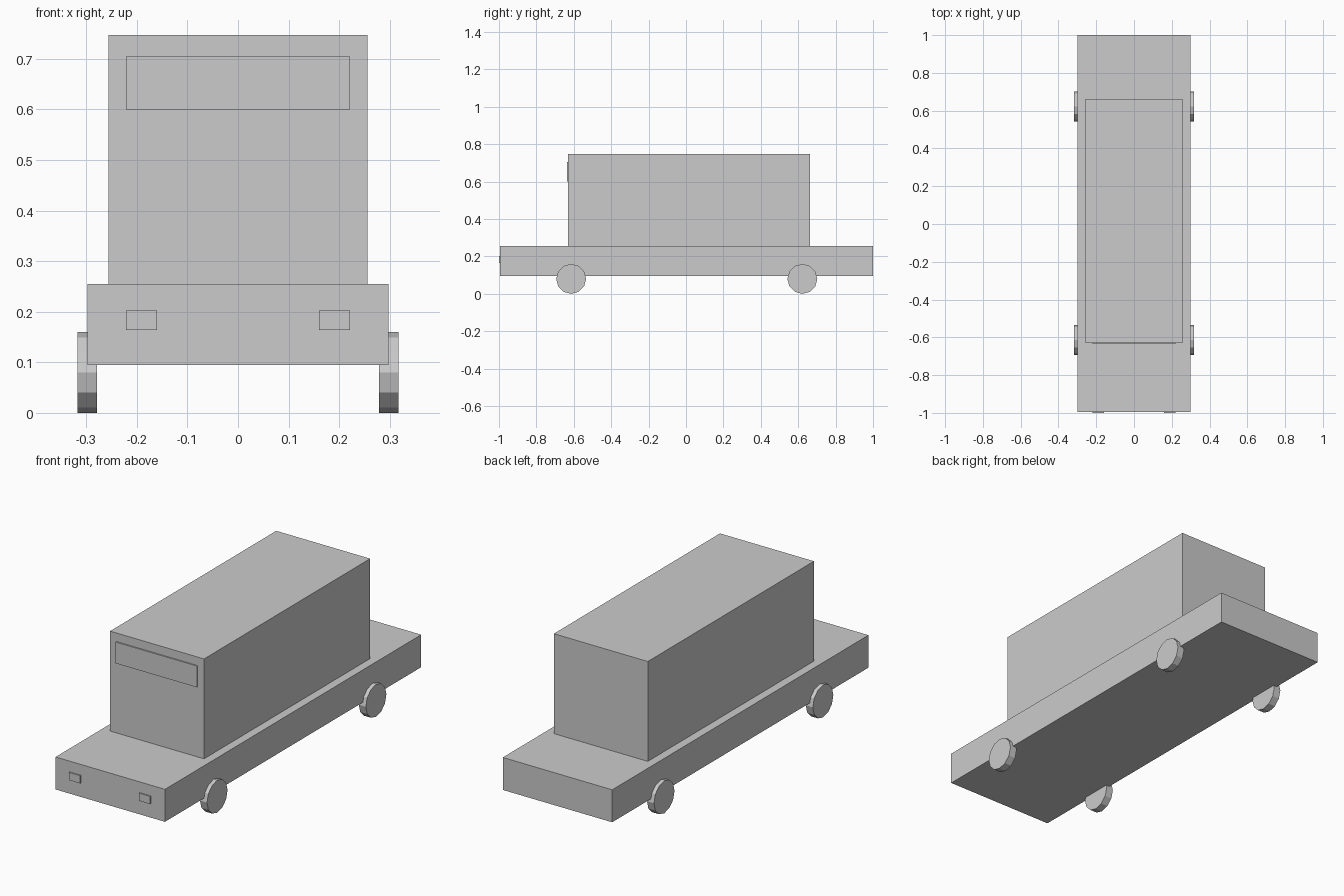
import bpy
from math import pi

cube = bpy.data.objects.get("Cube")
if cube:
    bpy.data.objects.remove(cube, do_unlink=True)

# Single grey finish
grey = bpy.data.materials.new("plain_grey")
grey.use_nodes = True
color = (0.6, 0.6, 0.6, 1)
grey.diffuse_color = color
grey.node_tree.nodes["Principled BSDF"].inputs["Base Color"].default_value = color


def finish(name):
    obj = bpy.context.object
    obj.name = name
    obj.data.materials.append(grey)
    return obj


def box(name, x, y, z):
    """Box spanning the given (low, high) ranges."""
    spans = (x, y, z)
    bpy.ops.mesh.primitive_cube_add(size=1, location=[(a + b) / 2 for a, b in spans])
    obj = finish(name)
    obj.scale = [b - a for a, b in spans]
    bpy.ops.object.transform_apply(location=False, rotation=False, scale=True)
    return obj


def wheel(name, x, y, radius=0.08, width=0.038):
    bpy.ops.mesh.primitive_cylinder_add(vertices=12, radius=radius, depth=width)
    obj = finish(name)
    # Lay the axle along x with a vertex at the top
    obj.rotation_euler = (0, pi / 2, 0)
    bpy.ops.object.transform_apply(location=False, rotation=True, scale=False)
    obj.rotation_euler = (pi / 2, 0, 0)
    obj.location = (x, y, radius)


# Chassis and cabin
box("chassis", (-0.298, 0.298), (-0.994, 1.0), (0.095, 0.255))
box("cabin", (-0.256, 0.256), (-0.63, 0.663), (0.255, 0.747))

# Raised windscreen panel
box("windscreen", (-0.221, 0.221), (-0.636, -0.628), (0.6, 0.705))

# Headlights and wheels on both sides
for side, s in (("left", 1), ("right", -1)):
    box(side + "_headlight", sorted((s * 0.16, s * 0.221)), (-1.0, -0.99), (0.164, 0.202))
    wheel("front_" + side + "_wheel", s * 0.298, -0.614)
    wheel("rear_" + side + "_wheel", s * 0.298, 0.622)
